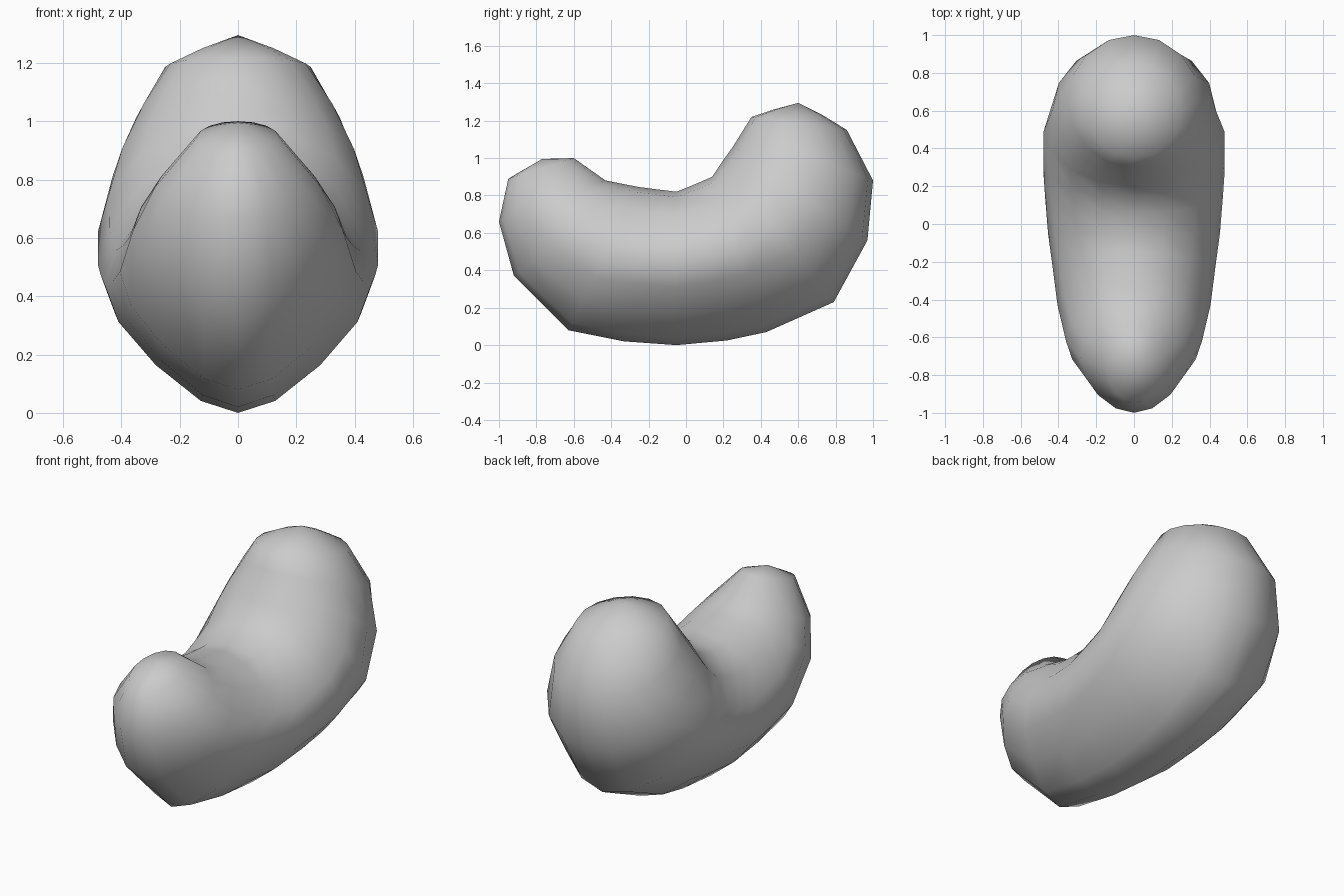
import bpy, bmesh, math

if "Cube" in bpy.data.objects:
    bpy.data.objects.remove(bpy.data.objects["Cube"])

# Stations along the bean: outer (y, z), inner (y, z), half width, roundness of section
stations = [
    ((-0.95, 0.89), (-0.60, 1.00), 0.14, 0.8),
    ((-1.00, 0.66), (-0.43, 0.88), 0.285, 0.6),
    ((-0.92, 0.37), (-0.34, 0.862), 0.36, 0.4),
    ((-0.63, 0.08), (-0.25, 0.845), 0.405, 0.1),
    ((-0.33, 0.02), (-0.15, 0.832), 0.43, 0.0),
    ((-0.05, 0.00), (-0.05, 0.82), 0.455, 0.0),
    ((0.22, 0.025), (0.06, 0.865), 0.47, 0.0),
    ((0.43, 0.07), (0.14, 0.90), 0.48, 0.1),
    ((0.79, 0.23), (0.20, 0.99), 0.48, 0.5),
    ((0.97, 0.56), (0.25, 1.06), 0.43, 1.0),
    ((1.00, 0.88), (0.30, 1.14), 0.35, 1.0),
    ((0.86, 1.15), (0.35, 1.22), 0.25, 1.0),
    ((0.73, 1.23), (0.47, 1.26), 0.13, 1.0),
]
# Half section from outer edge to inner edge: (width fraction, depth fraction)
pointed = [(0, 0), (0.28, 0.05), (0.62, 0.2), (0.9, 0.38), (1, 0.53),
           (0.92, 0.68), (0.69, 0.85), (0.36, 0.965), (0, 1)]
rounded = [(math.sin(i * math.pi / 8), 0.5 - 0.5 * math.cos(i * math.pi / 8))
           for i in range(9)]

bm = bmesh.new()


def make_ring(outer, inner, width, k):
    half = [(p[0] + (r[0] - p[0]) * k, p[1] + (r[1] - p[1]) * k)
            for p, r in zip(pointed, rounded)]
    loop = half + [(-x, t) for x, t in half[-2:0:-1]]
    return [bm.verts.new((x * width,
                          outer[0] + (inner[0] - outer[0]) * t,
                          outer[1] + (inner[1] - outer[1]) * t)) for x, t in loop]


rings = [make_ring(*s) for s in stations]
n = len(rings[0])

# Skin between neighbouring sections
for a, b in zip(rings, rings[1:]):
    for i in range(n):
        j = (i + 1) % n
        bm.faces.new((a[i], a[j], b[j], b[i]))

# Closed tips
for ring, tip in ((rings[0], (0, -0.77, 0.995)), (rings[-1], (0, 0.60, 1.295))):
    pole = bm.verts.new(tip)
    for i in range(n):
        bm.faces.new((ring[i], ring[(i + 1) % n], pole))

bmesh.ops.recalc_face_normals(bm, faces=bm.faces)
for f in bm.faces:
    f.smooth = True
mesh = bpy.data.meshes.new("bean_body")
bm.to_mesh(mesh)
bm.free()
body = bpy.data.objects.new("bean_body", mesh)
bpy.context.collection.objects.link(body)
